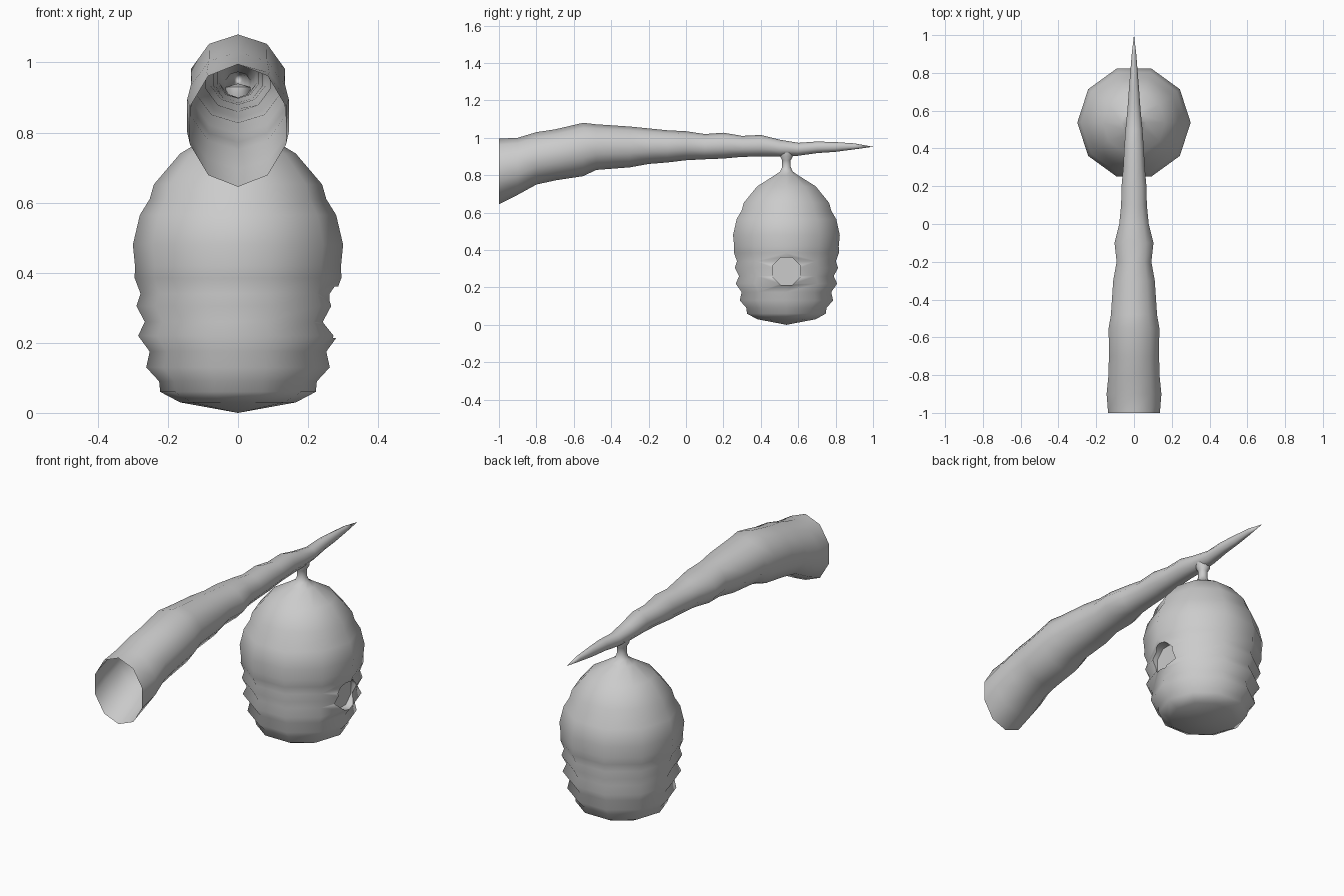
import bpy, bmesh, math

if "Cube" in bpy.data.objects:
    bpy.data.objects.remove(bpy.data.objects["Cube"])

SIDES = 10


def loft(name, rings, cap_start=None, cap_end=None):
    """Skin a list of point rings, optionally closing each end to a point."""
    bm = bmesh.new()
    loops = [[bm.verts.new(p) for p in ring] for ring in rings]
    for a, b in zip(loops, loops[1:]):
        for i in range(SIDES):
            j = (i + 1) % SIDES
            bm.faces.new((a[i], a[j], b[j], b[i]))
    for tip, loop in ((cap_start, loops[0]), (cap_end, loops[-1])):
        if tip:
            v = bm.verts.new(tip)
            for i in range(SIDES):
                bm.faces.new((loop[i], loop[(i + 1) % SIDES], v))
    bmesh.ops.recalc_face_normals(bm, faces=bm.faces)
    me = bpy.data.meshes.new(name)
    bm.to_mesh(me)
    bm.free()
    ob = bpy.data.objects.new(name, me)
    bpy.context.collection.objects.link(ob)
    return ob


def smooth(ob, angle):
    bpy.ops.object.select_all(action='DESELECT')
    ob.select_set(True)
    bpy.context.view_layer.objects.active = ob
    bpy.ops.object.shade_smooth_by_angle(angle=math.radians(angle))


angles = [2 * math.pi * i / SIDES for i in range(SIDES)]

# Branch: hollow tapering tube, (y, top z, bottom z, half width)
stations = [
    (-1.0, .995, .645, .137), (-.9, 1.0, .695, .145), (-.8, 1.03, .75, .135),
    (-.7, 1.045, .772, .133), (-.55, 1.08, .795, .134), (-.48, 1.072, .828, .122),
    (-.3, 1.06, .842, .11), (-.2, 1.05, .86, .092), (-.1, 1.04, .868, .103),
    (0, 1.035, .88, .078), (.1, 1.02, .885, .068), (.2, 1.027, .889, .066),
    (.3, 1.01, .898, .057), (.4, 1.015, .9, .052), (.5, .99, .9, .045),
    (.6, .973, .904, .035), (.7, .98, .918, .028), (.8, .977, .925, .02),
    (.9, .97, .938, .012)]
branch_rings = [[(w / .951 * math.sin(a), y, (t + b) / 2 + (t - b) / 2 * math.cos(a))
                 for a in angles] for y, t, b, w in stations]
branch = loft("branch", branch_rings, cap_end=(0, 1.0, .952))
smooth(branch, 60)

# Hive: ribbed lathe with a thin stalk, (radius, z)
HY = .537
profile = [
    (.165, .03), (.222, .06), (.225, .09), (.262, .13), (.252, .175), (.285, .22),
    (.266, .26), (.29, .305), (.278, .34), (.295, .385), (.294, .42), (.3, .48),
    (.28, .565), (.252, .61), (.24, .652), (.165, .74), (.065, .80), (.035, .82),
    (.024, .845), (.024, .88), (.036, .9), (.036, .93)]
hive_rings = [[(r * math.cos(a), HY + r * math.sin(a), z) for a in angles]
              for r, z in profile]
hive = loft("hive", hive_rings, (0, HY, 0), (0, HY, .94))

# Entrance: shallow octagonal recess on the +x side
bpy.ops.mesh.primitive_cylinder_add(vertices=8, radius=.08, depth=.2,
                                    location=(.335, HY, .287),
                                    rotation=(0, math.pi / 2, 0))
cutter = bpy.context.object
cutter.name = "entrance_cutter"
cutter.rotation_euler.rotate_axis('Z', math.pi / 8)
cutter.hide_render = True
mod = hive.modifiers.new("entrance", 'BOOLEAN')
mod.operation = 'DIFFERENCE'
mod.solver = 'EXACT'
mod.object = cutter
bpy.context.view_layer.objects.active = hive
bpy.ops.object.modifier_apply(modifier=mod.name)
bpy.data.objects.remove(cutter, do_unlink=True)
smooth(hive, 60)
